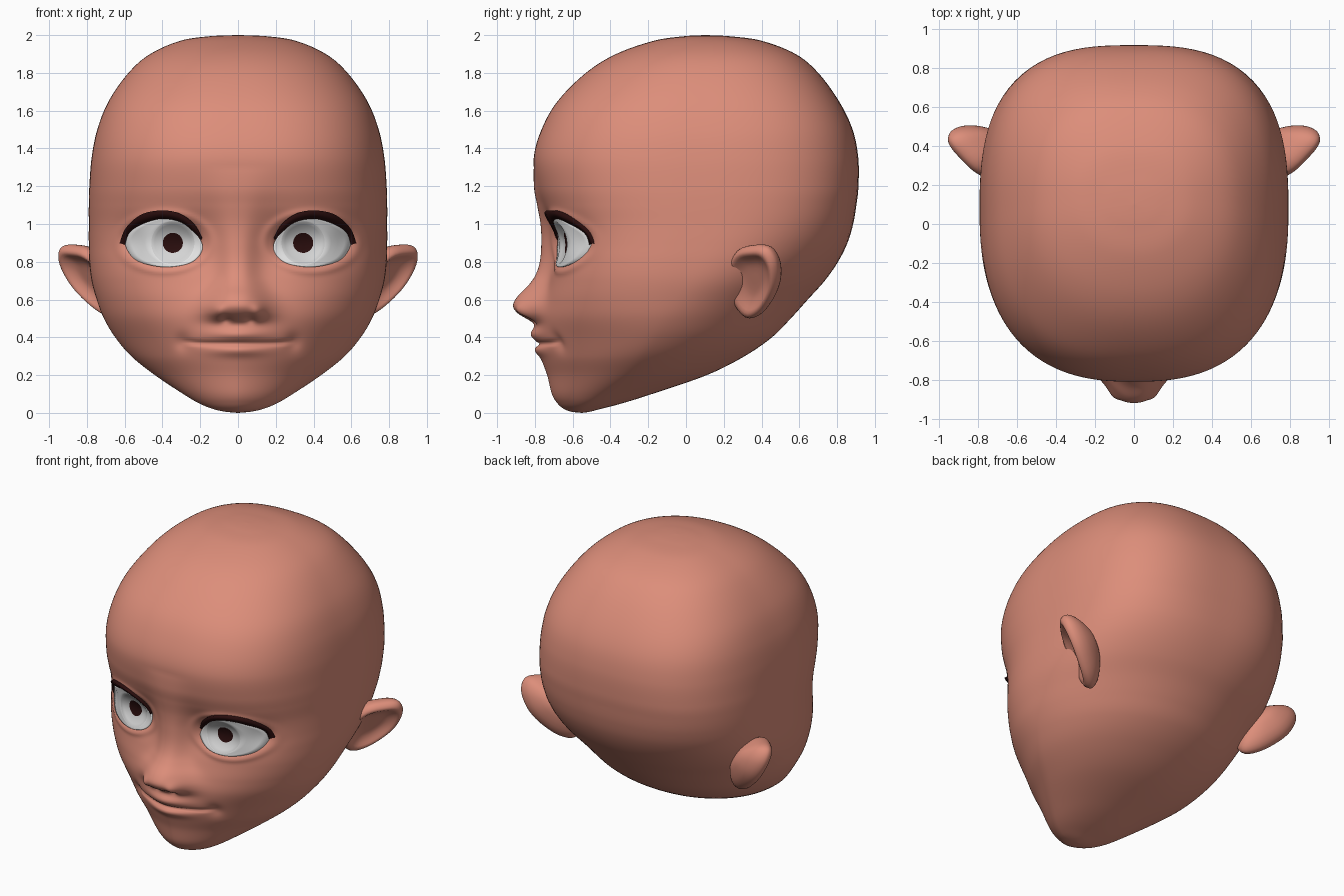
import bpy, bmesh, math
from mathutils import Vector

if "Cube" in bpy.data.objects:
    bpy.data.objects.remove(bpy.data.objects["Cube"])


def material(name, r, g, b):
    m = bpy.data.materials.new(name)
    m.diffuse_color = (r, g, b, 1)
    m.use_nodes = True
    m.node_tree.nodes["Principled BSDF"].inputs["Base Color"].default_value = m.diffuse_color
    return m


SKIN = material("skin", 0.72, 0.27, 0.195)
WHITE = material("eye white", 0.78, 0.78, 0.78)
GREY = material("iris grey", 0.66, 0.66, 0.66)
DARK = material("dark brown", 0.022, 0.004, 0.004)


def spline(rows, t, closed=False):
    """Catmull-Rom interpolation of tuples, t counted in rows."""
    n = len(rows)
    i = int(math.floor(t))
    if not closed:
        i = max(0, min(n - 2, i))
    f = t - i
    pick = (lambda k: rows[k % n]) if closed else (lambda k: rows[max(0, min(n - 1, k))])
    return [0.5 * (2 * b + (c - a) * f + (2 * a - 5 * b + 4 * c - d) * f * f
                   + (3 * b - a - 3 * c + d) * f ** 3)
            for a, b, c, d in zip(pick(i - 1), pick(i), pick(i + 1), pick(i + 2))]


def at(rows, key):
    """Row of the table at a given first value."""
    lo, hi = 0.0, len(rows) - 1.0
    for _ in range(28):
        mid = (lo + hi) / 2
        if spline(rows, mid)[0] < key:
            lo = mid
        else:
            hi = mid
    return spline(rows, lo)


def step(a, b, v):
    v = max(0.0, min(1.0, (v - a) / (b - a)))
    return v * v * (3 - 2 * v)


def bump(v, centre, width):
    return math.exp(-((v - centre) / width) ** 2)


def loft(name, rings, mats, ring_mat=None, closed=True, mirror=False):
    """Skin a list of equal point rings into one smooth object."""
    bm = bmesh.new()
    vs = [[bm.verts.new(p) for p in ring] for ring in rings]
    n = len(rings[0])
    for j in range(len(rings) - 1):
        for i in range(n if closed else n - 1):
            k = (i + 1) % n
            f = bm.faces.new((vs[j][i], vs[j][k], vs[j + 1][k], vs[j + 1][i]))
            f.smooth = True
            f.material_index = ring_mat(j) if ring_mat else 0
    bmesh.ops.remove_doubles(bm, verts=bm.verts, dist=1e-5)
    bmesh.ops.recalc_face_normals(bm, faces=bm.faces)
    me = bpy.data.meshes.new(name)
    bm.to_mesh(me)
    bm.free()
    for m in mats:
        me.materials.append(m)
    ob = bpy.data.objects.new(name, me)
    bpy.context.collection.objects.link(ob)
    if mirror:
        ob.modifiers.new("mirror", 'MIRROR').use_mirror_merge = False
    return ob


# Skull sections: height, front y, back y, half width
HEAD = [(0, -.55, -.55, 0), (.006, -.605, -.51, .065), (.02, -.645, -.455, .13),
        (.05, -.68, -.34, .205), (.1, -.71, -.18, .29), (.2, -.735, .11, .44),
        (.3, -.77, .31, .565), (.4, -.785, .455, .65), (.5, -.785, .555, .71),
        (.6, -.76, .645, .748), (.7, -.73, .735, .775), (.8, -.71, .805, .787),
        (.9, -.71, .855, .79), (1.0, -.725, .885, .79), (1.1, -.76, .902, .79),
        (1.2, -.79, .913, .787), (1.35, -.806, .912, .775), (1.5, -.765, .882, .745),
        (1.65, -.68, .81, .685), (1.8, -.53, .70, .58), (1.9, -.37, .58, .465),
        (1.97, -.17, .40, .305), (1.994, -.01, .23, .15), (2.0, .1, .1, 0)]
# Nose ridge: height, projection, half width
NOSE = [(.42, 0, .15), (.47, .015, .155), (.5, .062, .16), (.53, .115, .163),
        (.57, .147, .16), (.62, .135, .145), (.68, .095, .118), (.75, .07, .1),
        (.9, .056, .1), (1.0, .045, .115), (1.1, .028, .13), (1.2, .015, .15), (1.3, 0, .15)]


def front_power(z):
    return 1.66 + 0.86 * step(.3, .85, z)


def detail(x, z, socket=True):
    """Facial relief along y (negative is forward)."""
    if z > 1.32:
        return 0.0
    x = abs(x)
    y = 0.0
    if .42 < z < 1.3:
        _, p, s = at(NOSE, z)
        y -= p * math.exp(-(x / s) ** 2.5)
    # nostril wings and nostrils
    y -= .025 * bump(x, .105, .035) * bump(z, .535, .04)
    y += .025 * bump(x, .065, .028) * bump(z, .495, .018)
    # lips, mouth line and dimples
    y -= .036 * bump(x, 0, .15) * bump(z, .415, .035)
    y -= .024 * bump(x, 0, .15) * bump(z, .33, .03)
    line = .364 + .012 * (min(x, .4) / .28) ** 2
    y += .019 * bump(z, line, .011) * (1 - step(.23, .31, x))
    y += .018 * bump(x, .295, .04) * bump(z, .375, .045)
    # hollows at the eye corners
    y += .035 * bump(x, .225, .08) * bump(z, .9, .11)
    y += .025 * bump(x, .58, .07) * bump(z, .91, .09)
    # eye socket with lid rim
    if socket:
        d = math.hypot((x - .39) / .21, (z - .905) / .135)
        y += .07 * (1 - step(.72, 1.0, d)) - .009 * bump(d, 1.17, .13)
    return y


def face_y(x, z):
    _, yf, yb, w = at(HEAD, z)
    ym, n = (yf + yb) / 2, front_power(z)
    return ym - (ym - yf) * (1 - (abs(x) / w) ** n) ** (1 / n) + detail(x, z, False)


# Head
N, SUB = 208, 9
rings = []
for j in range((len(HEAD) - 1) * SUB + 1):
    z, yf, yb, w = spline(HEAD, j / SUB)
    ym, half = (yf + yb) / 2, (yb - yf) / 2
    ring = []
    for i in range(N):
        u = 2 * i / N - 1
        a = math.pi * u * (.4 + .6 * u * u)          # denser towards the face
        c, s = math.sin(a), -math.cos(a)
        n = front_power(z) if s < 0 else 2 + .8 * step(.5, 1.2, z)
        n -= .3 * step(1.5, 1.95, z)
        r = (abs(c) ** n + abs(s) ** n) ** (-1 / n)
        x, y = w * r * c, ym + half * r * s
        if s < 0:
            y += detail(x, z) * step(0, .25, -s)
        ring.append((x, y, z))
    rings.append(ring)
loft("head", rings, [SKIN])

# Eyes: rings grow from the pupil to the almond outline, iris dished inwards
ALMOND = [(.187, .87), (.246, .797), (.39, .772), (.537, .807), (.597, .89),
          (.58, .955), (.51, 1.0), (.405, 1.03), (.30, 1.01), (.22, .945)]
IX, IZ, IR = .345, .90, .114
outline = [spline(ALMOND, k / 6, True) for k in range(60)]
RADII = [0, .03, .053, .075, .097, IR]
FRACS = [.25, .5, .75, 1]


def eye_point(x, z, sink=0.0):
    return (x, face_y(x, z) - .008 + sink, z)


rings = []
for r in RADII:
    ring = []
    for ox, oz in outline:
        a = math.atan2(oz - IZ, ox - IX)
        ring.append(eye_point(IX + r * math.cos(a), IZ + r * math.sin(a),
                              .045 * (1 - (r / IR) ** 2)))
    rings.append(ring)
for f in FRACS + [1.001]:
    ring = []
    for ox, oz in outline:
        a = math.atan2(oz - IZ, ox - IX)
        x = (IX + IR * math.cos(a)) * (1 - f) + ox * f
        z = (IZ + IR * math.sin(a)) * (1 - f) + oz * f
        ring.append(eye_point(x, z, .035 if f > 1 else 0))
    rings.append(ring)
loft("eyes", rings, [WHITE, GREY, DARK],
     lambda j: 2 if j < 2 else 1 if j < 5 else 0, mirror=True)

# Upper lashes: tapered wedge standing out from the lid
LASH = [(.195, .915, .190, .927), (.225, .948, .232, 1.0), (.30, 1.008, .308, 1.055),
        (.405, 1.027, .405, 1.072), (.51, .998, .512, 1.05), (.575, .953, .593, .98),
        (.597, .89, .627, .898)]
rings = []
for k in range(37):
    x0, z0, x1, z1 = spline(LASH, k / 6)
    out = .012 + .03 * math.sin(math.pi * k / 36)
    rings.append([(x0, face_y(x0, z0) - .011, z0),
                  (x1, face_y(x1, z1) - out, z1),
                  (x1, face_y(x1, z1) + .02, z1),
                  (x0, face_y(x0, z0) + .02, z0)])
loft("upper_lashes", rings, [DARK], mirror=True)

# Ears: dished leaf on a slanted plane, outline given as y, z
EAR = [(.32, .505), (.395, .525), (.455, .61), (.48, .70), (.47, .80), (.425, .87),
       (.355, .88), (.27, .855), (.225, .75), (.25, .60)]
NORMAL = Vector((1, -.89, -.6)).normalized()


def ear_point(y, z):
    return Vector((.94 + .89 * (y - .45) + .6 * (z - .83), y, z))


centre = ear_point(.36, .71)
rim = [ear_point(*spline(EAR, k / 4, True)) for k in range(40)]
SECTION = [(0, -.01), (.3, -.01), (.5, -.004), (.68, .012), (.82, .028), (.93, .022),
           (1, 0), (1, -.02), (.95, -.045), (.8, -.08), (.5, -.12), (.25, -.14), (0, -.145)]
rings = []
for k in range((len(SECTION) - 1) * 2 + 1):
    s, h = spline(SECTION, k / 2)
    rings.append([centre + (p - centre) * max(s, 0) + NORMAL * h for p in rim])
loft("ears", rings, [SKIN], mirror=True)
